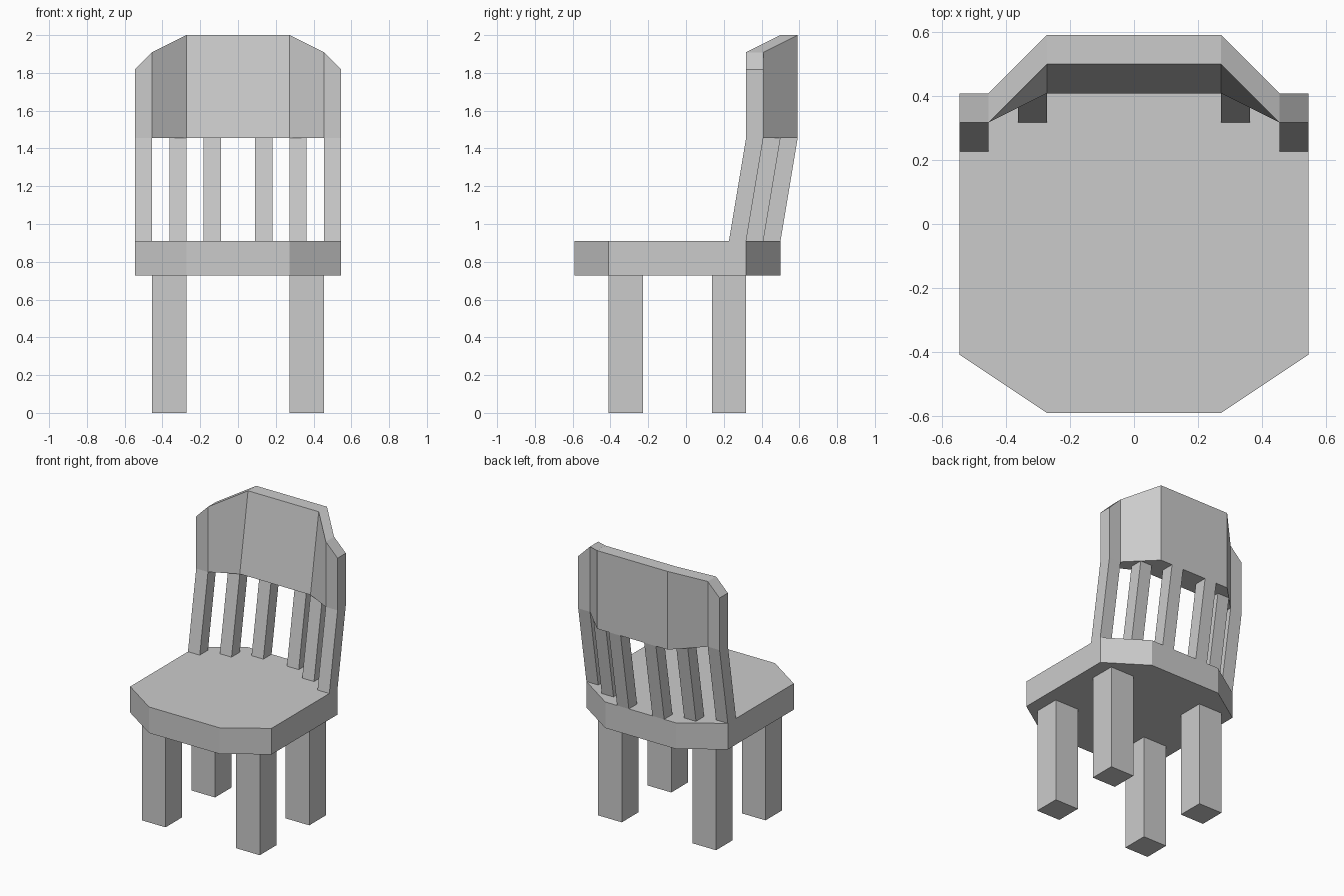
import bpy, bmesh

if "Cube" in bpy.data.objects:
    bpy.data.objects.remove(bpy.data.objects["Cube"])

U = 1 / 11  # model sits on a regular grid of this pitch


def loft(name, rings):
    """Skin a list of equal-length point rings (grid units), capping both ends."""
    bm = bmesh.new()
    rows = [[bm.verts.new([c * U for c in p]) for p in ring] for ring in rings]
    n = len(rows[0])
    for a, b in zip(rows, rows[1:]):
        for i in range(n):
            j = (i + 1) % n
            bm.faces.new((a[i], a[j], b[j], b[i]))
    bm.faces.new(rows[0][::-1])
    bm.faces.new(rows[-1])
    bmesh.ops.recalc_face_normals(bm, faces=bm.faces)
    mesh = bpy.data.meshes.new(name)
    bm.to_mesh(mesh)
    bm.free()
    obj = bpy.data.objects.new(name, mesh)
    bpy.context.collection.objects.link(obj)
    return obj


def bar(name, x, y, w, z0, z1, lean=0):
    """Square bar from z0 to z1, its top shifted back by lean."""
    def ring(dy, z):
        return [(x, y + dy, z), (x + w, y + dy, z),
                (x + w, y + w + dy, z), (x, y + w + dy, z)]
    return loft(name, [ring(0, z0), ring(lean, z1)])


# Seat slab with chamfered corners
half = [(3, -6.5), (6, -4.5), (6, 3.5), (3, 5.5)]
outline = half + [(-x, y) for x, y in reversed(half)]
loft("seat", [[(x, y, z) for x, y in outline] for z in (8, 10)])

# Legs, leaning posts and slats on both sides
for side, label in ((1, "right"), (-1, "left")):
    def left_edge(x, w):
        return x if side > 0 else -x - w
    bar(f"{label}_front_leg", left_edge(3, 2), -4.5, 2, 0, 8)
    bar(f"{label}_back_leg", left_edge(3, 2), 1.5, 2, 0, 8)
    for name, x, y in (("back_post", 5, 2.5), ("outer_slat", 3, 3.5), ("inner_slat", 1, 4.5)):
        bar(f"{label}_{name}", left_edge(x, 1), y, 1, 10, 16, lean=1)

# Curved backrest: x, front bottom y, front top y, back y, top z
sections = [(6, 3.5, 3.5, 4.5, 20), (5, 3.5, 3.5, 4.5, 21), (3, 4.5, 5.5, 6.5, 22)]
sections += [(-s[0], *s[1:]) for s in reversed(sections)]
loft("backrest", [[(x, fb, 16), (x, ft, top), (x, b, top), (x, b, 16)]
                  for x, fb, ft, b, top in sections])
